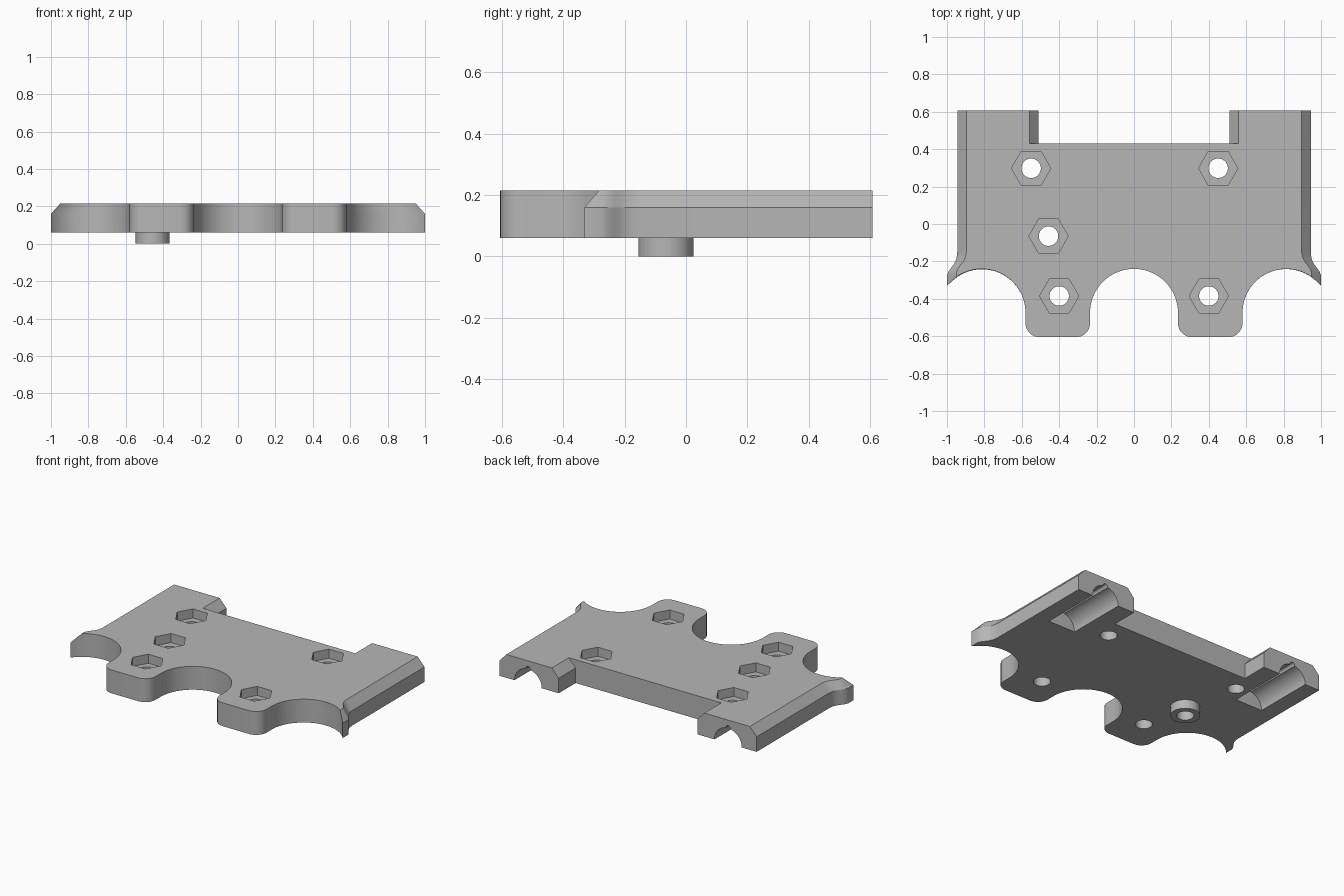
import bpy, bmesh, math

if "Cube" in bpy.data.objects:
    bpy.data.objects.remove(bpy.data.objects["Cube"])

Z0, ZC, Z1 = 0.06, 0.16, 0.215      # underside, chamfer start, top
R = 0.235                           # scallop radius

grey = bpy.data.materials.new("light_grey")
grey.diffuse_color = (0.47, 0.47, 0.47, 1)
grey.use_nodes = True
grey.node_tree.nodes["Principled BSDF"].inputs["Base Color"].default_value = grey.diffuse_color


def arc(cx, cy, r, a0, a1, n):
    return [(cx + r * math.cos(math.radians(a0 + (a1 - a0) * i / n)),
             cy + r * math.sin(math.radians(a0 + (a1 - a0) * i / n))) for i in range(n + 1)]


def outline(c):
    """Mirrored plate outline; c pulls the chamfered edges inward."""
    tip = math.degrees(math.acos((0.185 - c) / R))
    pts = arc(0, -0.475, R, 90, 0, 18)
    pts += arc(0.31, -0.53, 0.075, 180, 270, 8)
    pts += arc(0.505, -0.53, 0.075, 270, 360, 8)
    pts += arc(0.815, -0.475, R, 180, tip, 28)
    # flared side wall
    for x, y in [(1, -0.275), (0.993, -0.256), (0.978, -0.235), (0.963, -0.215),
                 (0.952, -0.193), (0.947, -0.172), (0.945, -0.15)]:
        pts.append((x - c, y + 0.3 * c))
    # rear tab and notch
    pts += [(0.945 - c, 0.608), (0.51 + c, 0.608), (0.51 + c, 0.43)]
    return pts + [(-x, y) for x, y in reversed(pts[1:])]


def loft(name, layers):
    """Closed solid through matching loops of 3D points."""
    bm = bmesh.new()
    loops = [[bm.verts.new(p) for p in loop] for loop in layers]
    n = len(loops[0])
    for a, b in zip(loops, loops[1:]):
        for i in range(n):
            j = (i + 1) % n
            bm.faces.new((a[i], a[j], b[j], b[i]))
    bm.faces.new(list(reversed(loops[0])))
    bm.faces.new(loops[-1])
    bmesh.ops.recalc_face_normals(bm, faces=bm.faces[:])
    mesh = bpy.data.meshes.new(name)
    bm.to_mesh(mesh)
    bm.free()
    ob = bpy.data.objects.new(name, mesh)
    bpy.context.collection.objects.link(ob)
    mesh.materials.append(grey)
    return ob


def post(name, x, y, r, z0, z1, n):
    ring = [(x + r * math.cos(2 * math.pi * i / n), y + r * math.sin(2 * math.pi * i / n))
            for i in range(n)]
    return loft(name, [[(px, py, z) for px, py in ring] for z in (z0, z1)])


def rod(name, x, z, r, y0, y1, n):
    ring = [(x + r * math.cos(2 * math.pi * i / n), z + r * math.sin(2 * math.pi * i / n))
            for i in range(n)]
    return loft(name, [[(px, y, pz) for px, pz in ring] for y in (y0, y1)])


def combine(target, tool, operation):
    mod = target.modifiers.new("cut", 'BOOLEAN')
    mod.operation, mod.solver, mod.object = operation, 'EXACT', tool
    bpy.context.view_layer.objects.active = target
    bpy.ops.object.modifier_apply(modifier=mod.name)
    bpy.data.objects.remove(tool)


# Plate with chamfered sides
plate = loft("mounting_plate", [[(x, y, z) for x, y in outline(c)]
                                for z, c in ((Z0, 0), (ZC, 0), (Z1, 0.05))])

# Spacer boss on the underside
combine(plate, post("spacer_boss", -0.457, -0.065, 0.09, 0, 0.1, 48), 'UNION')

# Bolt holes with hexagonal nut pockets
for x, y in [(-0.55, 0.298), (0.45, 0.298), (-0.457, -0.065), (-0.4, -0.385), (0.4, -0.385)]:
    combine(plate, post("bolt_hole", x, y, 0.052, -0.1, 0.4, 32), 'DIFFERENCE')
    combine(plate, post("nut_pocket", x, y, 0.105, 0.155, 0.4, 6), 'DIFFERENCE')

# Rod grooves under the rear tabs, with a small relief at the crown
for s in (-1, 1):
    combine(plate, rod("rod_groove", s * 0.735, Z0, 0.1, 0.2, 0.7, 48), 'DIFFERENCE')
    combine(plate, rod("groove_relief", s * 0.735, 0.16, 0.018, 0.2, 0.7, 12), 'DIFFERENCE')

bpy.ops.object.select_all(action='DESELECT')
plate.select_set(True)
bpy.context.view_layer.objects.active = plate
bpy.ops.object.shade_smooth_by_angle(angle=math.radians(25))
